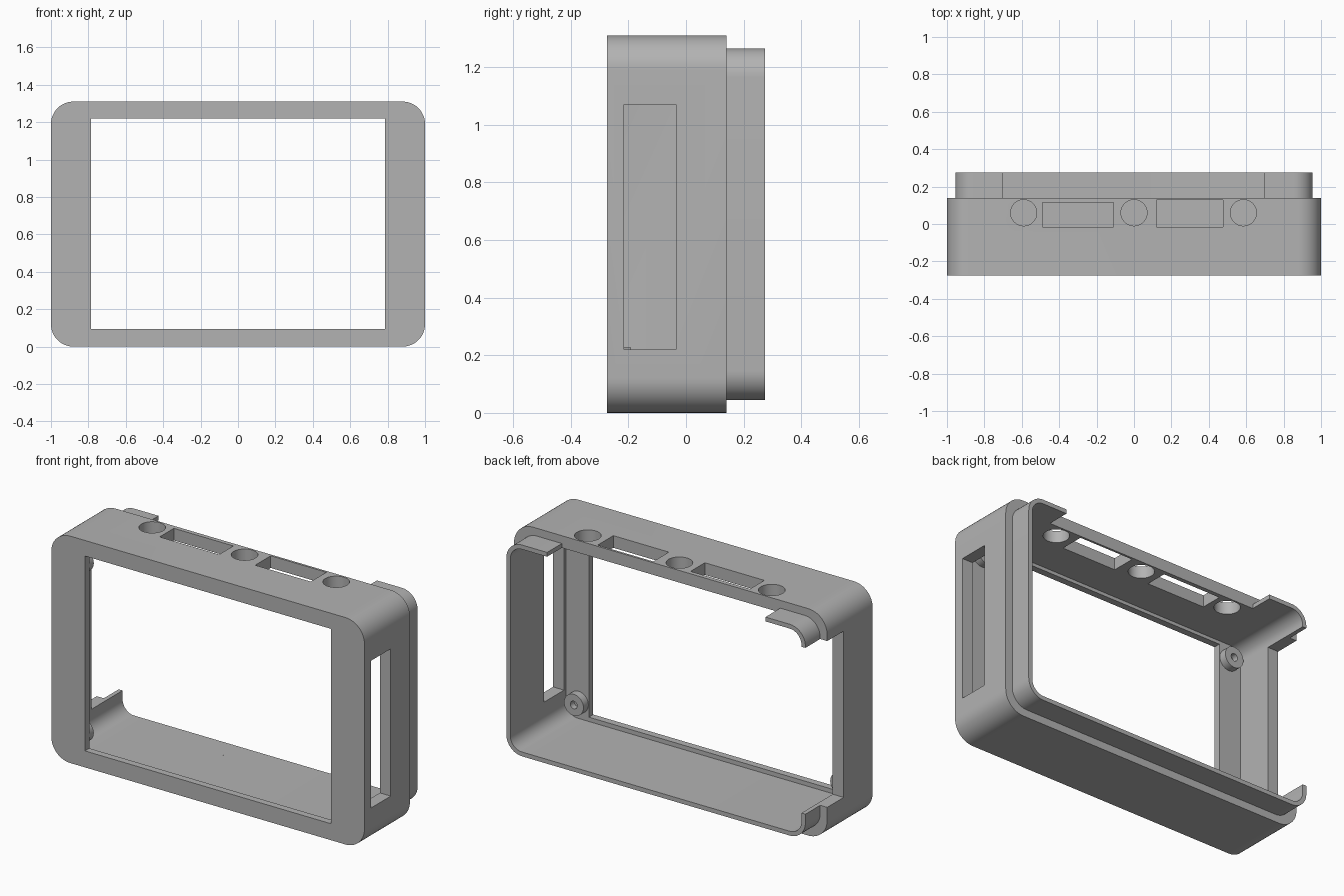
import bpy, bmesh
from math import sin, cos, pi, radians

cube = bpy.data.objects.get("Cube")
if cube:
    bpy.data.objects.remove(cube, do_unlink=True)

H = 1.31            # overall height
MID = H / 2
FRONT, SHOULDER, BACK = -0.275, 0.14, 0.275

grey = bpy.data.materials.new("plain grey")
grey.use_nodes = True
colour = (0.45, 0.45, 0.45, 1)
grey.diffuse_color = colour
grey.node_tree.nodes["Principled BSDF"].inputs["Base Color"].default_value = colour


def finish(name, bm):
    bmesh.ops.recalc_face_normals(bm, faces=bm.faces)
    mesh = bpy.data.meshes.new(name)
    bm.to_mesh(mesh)
    bm.free()
    mesh.materials.append(grey)
    obj = bpy.data.objects.new(name, mesh)
    bpy.context.collection.objects.link(obj)
    return obj


def extrude(name, outline, axis, lo, hi):
    """Prism of a 2D outline along y (outline in x, z) or z (outline in x, y)."""
    place = (lambda p, d: (p[0], d, p[1])) if axis == "y" else (lambda p, d: (p[0], p[1], d))
    bm = bmesh.new()
    face = bm.faces.new([bm.verts.new(place(p, lo)) for p in outline])
    new = bmesh.ops.extrude_face_region(bm, geom=[face])["geom"]
    verts = [v for v in new if isinstance(v, bmesh.types.BMVert)]
    shift = (0, hi - lo, 0) if axis == "y" else (0, 0, hi - lo)
    bmesh.ops.translate(bm, verts=verts, vec=shift)
    return finish(name, bm)


def rounded(inset, radius, steps=12):
    """Rounded rectangle, inset from the overall outline."""
    w, h = 1 - inset - radius, MID - inset - radius
    points = []
    for k, (sx, sz) in enumerate([(1, 1), (-1, 1), (-1, -1), (1, -1)]):
        for i in range(steps + 1):
            a = (k + i / steps) * pi / 2
            points.append((sx * w + radius * cos(a), MID + sz * h + radius * sin(a)))
    return points


def circle(x, c, r, n=32):
    return [(x + r * cos(2 * pi * i / n), c + r * sin(2 * pi * i / n)) for i in range(n)]


def box(x0, x1, y0, y1, z0, z1):
    return extrude("cutter", [(x0, y0), (x1, y0), (x1, y1), (x0, y1)], "z", z0, z1)


def carve(obj, cutters):
    for c in cutters:
        c.hide_render = True
        mod = obj.modifiers.new("cut", "BOOLEAN")
        mod.operation, mod.solver, mod.object = "DIFFERENCE", "EXACT", c
    bpy.context.view_layer.update()
    deps = bpy.context.evaluated_depsgraph_get()
    mesh = bpy.data.meshes.new_from_object(obj.evaluated_get(deps))
    obj.modifiers.clear()
    obj.data = mesh
    for c in cutters:
        bpy.data.objects.remove(c, do_unlink=True)
    bpy.ops.object.select_all(action="DESELECT")
    obj.select_set(True)
    bpy.context.view_layer.objects.active = obj
    bpy.ops.object.shade_smooth_by_angle(angle=radians(30))


# Main frame: hollow rounded shell with a window in its thin front plate
frame = extrude("frame", rounded(0, 0.12), "y", FRONT, SHOULDER)
cuts = [
    extrude("cutter", rounded(0.07, 0.075), "y", FRONT + 0.04, 1),
    box(-0.785, 0.785, -1, 0, 0.095, 1.22),
    box(0.85, 1.1, -0.215, -0.035, 0.22, 1.07),      # side slot
    box(-1.1, -0.85, -0.01, 1, 0.195, 1.155),        # open side notch
    box(-0.49, -0.11, -0.015, 0.115, 1.1, 1.4),      # top slots
    box(0.12, 0.475, -0.015, 0.127, 1.1, 1.4),
]
cuts += [extrude("cutter", circle(x, 0.06, 0.07), "z", 1.1, 1.4) for x in (-0.59, 0, 0.585)]
carve(frame, cuts)

# Thin rear lip, open along the top and one side
lip = extrude("rear_lip", rounded(0.045, 0.1), "y", SHOULDER, BACK)
carve(lip, [
    extrude("cutter", rounded(0.07, 0.075), "y", 0, 1),
    box(-0.7, 0.695, 0, 1, 1, 1.4),
    box(-1.1, -0.85, 0, 1, 0.195, 1.155),
])

# Screw bosses behind the front plate corners
for side, sx in (("left", 1), ("right", -1)):
    for level, z in (("lower", 0.165), ("upper", H - 0.165)):
        boss = extrude(f"{level}_{side}_boss", circle(sx * 0.85, z, 0.062), "y", FRONT + 0.04, -0.19)
        carve(boss, [extrude("cutter", circle(sx * 0.85, z, 0.022, 20), "y", FRONT + 0.05, 0)])
